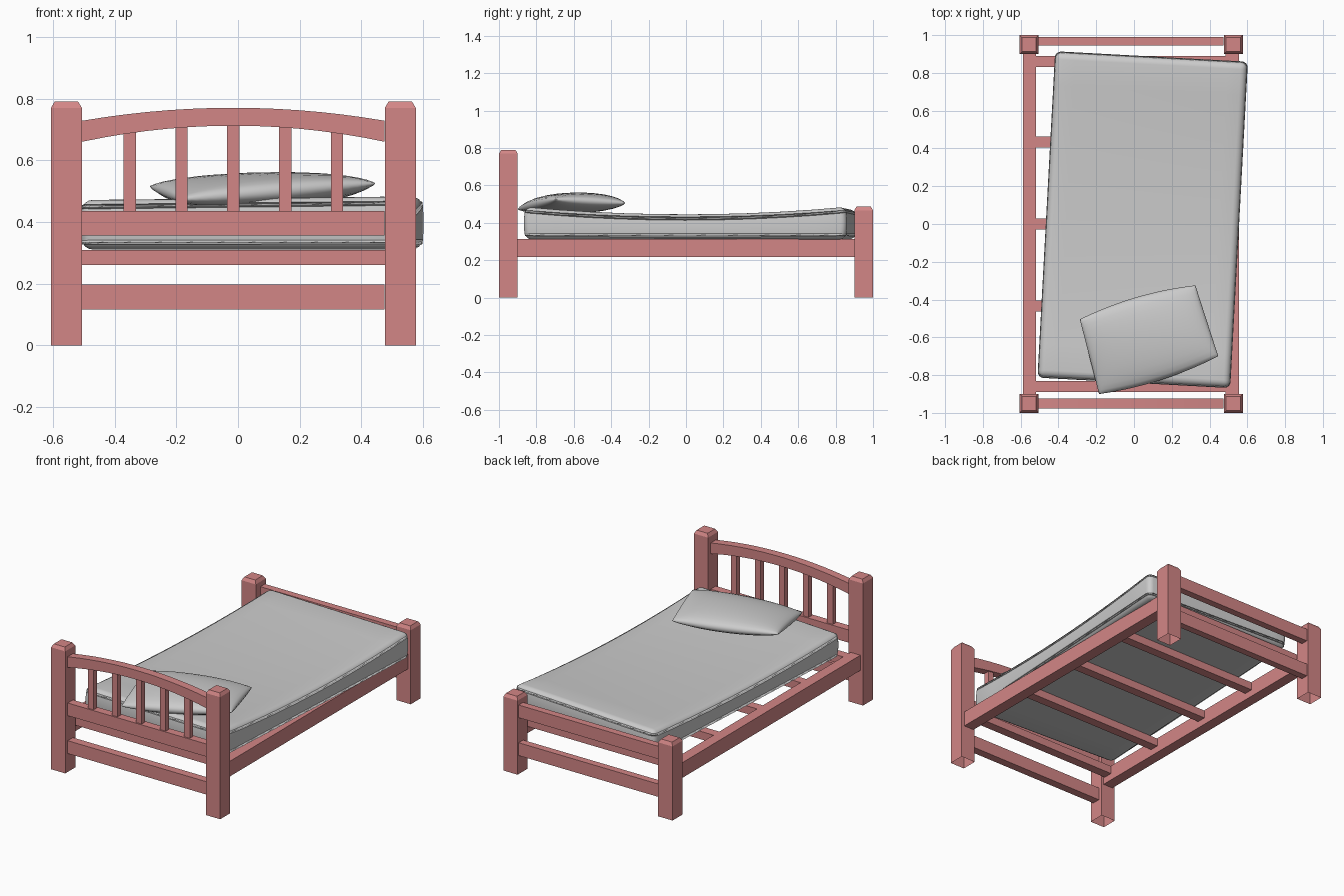
import bpy, bmesh, math
from mathutils import Vector, Matrix

if "Cube" in bpy.data.objects:
    bpy.data.objects.remove(bpy.data.objects["Cube"])

paint = bpy.data.materials.new("painted_wood")
paint.diffuse_color = (0.65, 0.24, 0.24, 1)
paint.use_nodes = True
paint.node_tree.nodes["Principled BSDF"].inputs["Base Color"].default_value = paint.diffuse_color
LX, RX = -0.505, 0.475          # inner faces of the left and right posts
CX = (LX + RX) / 2


def finish(bm, name, mat=None, smooth=False):
    bmesh.ops.recalc_face_normals(bm, faces=bm.faces[:])
    me = bpy.data.meshes.new(name)
    bm.to_mesh(me)
    bm.free()
    ob = bpy.data.objects.new(name, me)
    bpy.context.collection.objects.link(ob)
    if mat:
        me.materials.append(mat)
    if smooth:
        for p in me.polygons:
            p.use_smooth = True
    return ob


def box(name, x0, x1, y0, y1, z0, z1):
    bm = bmesh.new()
    bmesh.ops.create_cube(bm, size=1)
    for v in bm.verts:
        v.co = Vector(((x0 + x1) / 2 + v.co.x * (x1 - x0),
                       (y0 + y1) / 2 + v.co.y * (y1 - y0),
                       (z0 + z1) / 2 + v.co.z * (z1 - z0)))
    return finish(bm, name, paint)


def post(name, x, y, h):
    # open-bottomed square post with a chamfered top
    bm = bmesh.new()
    rings = []
    for r, z in ((0.05, 0), (0.05, h - 0.02), (0.038, h)):
        rings.append([bm.verts.new((x + a * r, y + b * r, z))
                      for a, b in ((-1, -1), (1, -1), (1, 1), (-1, 1))])
    for lo, hi in zip(rings, rings[1:]):
        for i in range(4):
            j = (i + 1) % 4
            bm.faces.new((lo[i], lo[j], hi[j], hi[i]))
    bm.faces.new(rings[-1])
    return finish(bm, name, paint)


# Posts, end rails
for end, y, h, y0, y1 in (("head", -0.95, 0.79, -0.977, -0.925),
                          ("foot", 0.95, 0.487, 0.945, 0.99)):
    post(end + "_post_left", -0.556, y, h)
    post(end + "_post_right", 0.526, y, h)
    box(end + "_upper_rail", LX, RX, y0, y1, 0.356, 0.436)
    box(end + "_lower_rail", LX, RX, y0, y1, 0.117, 0.198)

# Side rails and slats
box("side_rail_left", -0.588, -0.52, -0.9, 0.9, 0.217, 0.313)
box("side_rail_right", 0.485, 0.556, -0.9, 0.9, 0.217, 0.313)
for y in (-0.86, -0.434, 0, 0.434, 0.86):
    box("slat", -0.52, 0.485, y - 0.029, y + 0.029, 0.26, 0.31)


# Arched top rail of the headboard
def arch(t, end, mid):
    return mid - (mid - end) * t * t


bm = bmesh.new()
N = 14
secs = []
for i in range(N + 1):
    t = -1 + 2 * i / N
    x = CX + t * (RX - LX) / 2
    zb, zt = arch(t, 0.66, 0.712), arch(t, 0.728, 0.77)
    secs.append([bm.verts.new((x, y, z)) for y, z in
                 ((-0.977, zb), (-0.925, zb), (-0.925, zt), (-0.977, zt))])
for a, b in zip(secs, secs[1:]):
    for k in range(4):
        m = (k + 1) % 4
        bm.faces.new((a[k], a[m], b[m], b[k]))
bm.faces.new(secs[0])
bm.faces.new(secs[-1])
finish(bm, "headboard_arch", paint)

# Headboard spindles
for i in range(-2, 3):
    x = CX + i * 0.168
    t = (x - CX) / ((RX - LX) / 2)
    box("spindle", x - 0.02, x + 0.02, -0.968, -0.934, 0.43, arch(t, 0.66, 0.712) + 0.008)

# Mattress: sagging slab, turned slightly on the frame
bm = bmesh.new()
bmesh.ops.create_cube(bm, size=2)
bmesh.ops.subdivide_edges(bm, edges=bm.edges[:], cuts=9, use_grid_fill=True)
for v in bm.verts:
    u, w, s = v.co
    bulge = 1 + 0.012 * (1 - s * s)
    top = 0.445 + 0.034 * w * w + 0.006 * u * w * w
    v.co = Vector((0.505 * u * bulge, 0.855 * w * bulge, 0.311 + (top - 0.311) * (s + 1) / 2))
bmesh.ops.transform(bm, verts=bm.verts[:],
                    matrix=Matrix.Translation((0.046, 0.023, 0)) @ Matrix.Rotation(math.radians(-3.1), 4, 'Z'))
mattress = finish(bm, "mattress", smooth=True)
bev = mattress.modifiers.new("rounded_edges", 'BEVEL')
bev.width = 0.032
bev.segments = 4
bev.limit_method = 'ANGLE'
bev.angle_limit = math.radians(40)
bev.use_clamp_overlap = False
# one wide edge cell on each side leaves room for the rounding
for v in mattress.data.vertices:
    if abs(v.co.z - 0.311) < 1e-5:
        v.co.z = 0.311

# Pillow: cushion stretched between four corners
c = [Vector(p) for p in ((-0.185, -0.90, 0.473), (0.446, -0.70, 0.525),
                         (0.325, -0.325, 0.505), (-0.287, -0.505, 0.515))]
out = Vector((-0.29, 0.957, 0))
bm = bmesh.new()
NU, NV = 20, 14


def pillow_point(i, j, side):
    u, v = -math.cos(math.pi * i / NU), -math.cos(math.pi * j / NV)
    a, b = (u + 1) / 2, (v + 1) / 2
    p = (c[0] * (1 - a) + c[1] * a) * (1 - b) + (c[3] * (1 - a) + c[2] * a) * b
    p = p + out * (0.028 * v * (1 - u * u))
    h = 0.056 * (max(0, 1 - u * u) * max(0, 1 - v * v)) ** 0.4
    p.z += side * h
    return p


for side in (1, -1):
    g = [[bm.verts.new(pillow_point(i, j, side)) for j in range(NV + 1)] for i in range(NU + 1)]
    for i in range(NU):
        for j in range(NV):
            bm.faces.new((g[i][j], g[i + 1][j], g[i + 1][j + 1], g[i][j + 1]))
bmesh.ops.remove_doubles(bm, verts=bm.verts[:], dist=0.0005)
finish(bm, "pillow", smooth=True)
